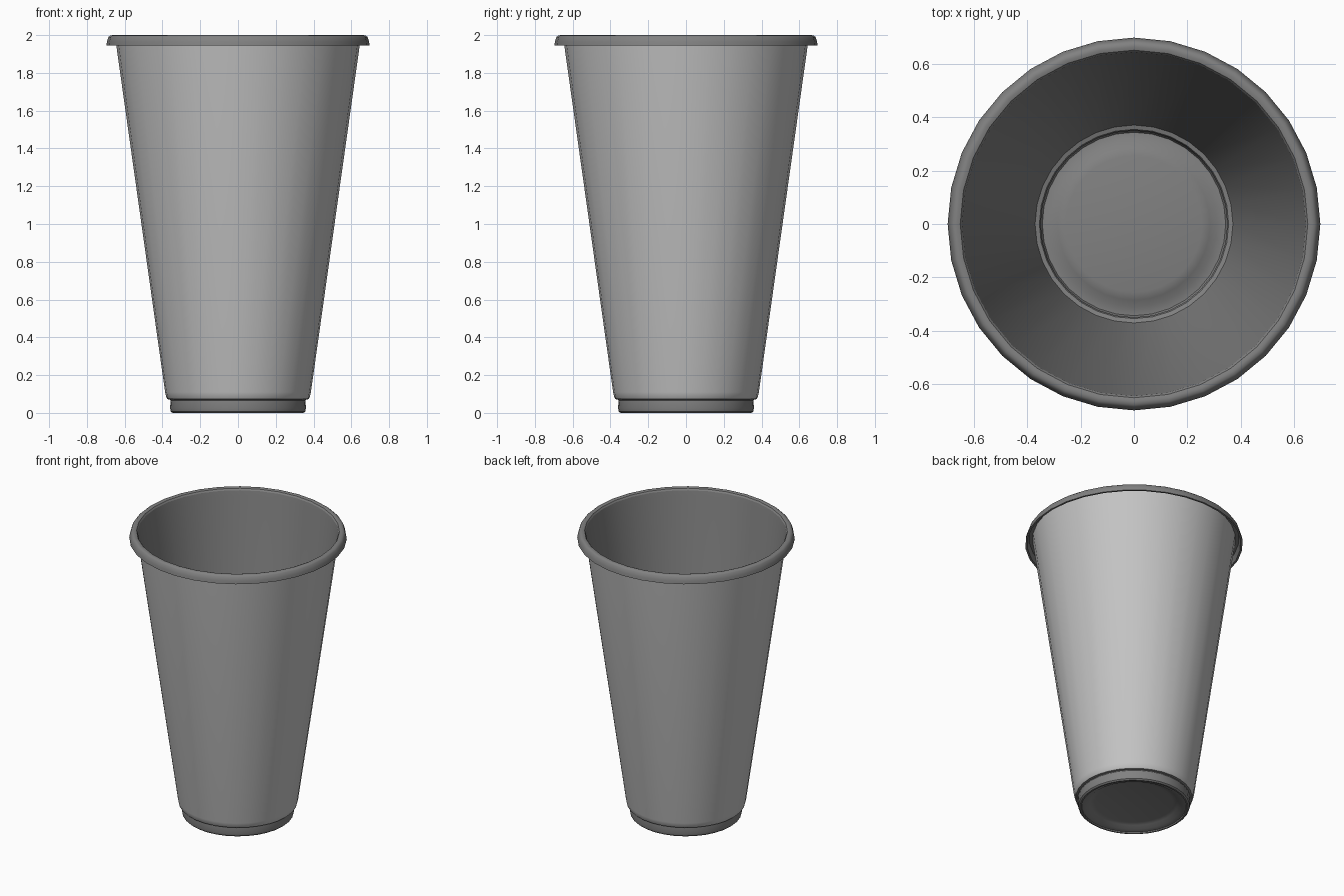
import bpy, bmesh, math

SIDES = 32

cube = bpy.data.objects.get("Cube")
if cube:
    bpy.data.objects.remove(cube, do_unlink=True)


def make_material(name, grey):
    mat = bpy.data.materials.new(name)
    mat.use_nodes = True
    colour = (grey, grey, grey, 1)
    mat.diffuse_color = colour
    mat.node_tree.nodes["Principled BSDF"].inputs["Base Color"].default_value = colour
    return mat


def revolve(name, profile, mat):
    """Turn a (radius, height) profile round z; normals face right of its direction."""
    bm = bmesh.new()
    rings = []
    for r, z in profile:
        if r == 0:
            rings.append([bm.verts.new((0, 0, z))] * SIDES)
            continue
        angles = [2 * math.pi * i / SIDES for i in range(SIDES)]
        rings.append([bm.verts.new((r * math.cos(a), r * math.sin(a), z)) for a in angles])
    for low, high in zip(rings, rings[1:]):
        for i in range(SIDES):
            j = (i + 1) % SIDES
            corners = [low[i], low[j], high[j], high[i]]
            bm.faces.new(list(dict.fromkeys(corners)))
    mesh = bpy.data.meshes.new(name)
    bm.to_mesh(mesh)
    bm.free()
    mesh.materials.append(mat)
    obj = bpy.data.objects.new(name, mesh)
    bpy.context.collection.objects.link(obj)
    bpy.ops.object.select_all(action="DESELECT")
    obj.select_set(True)
    bpy.context.view_layer.objects.active = obj
    bpy.ops.object.shade_smooth_by_angle(angle=math.radians(35))
    return obj


light = make_material("light grey", 0.55)
dark = make_material("dark grey", 0.22)

# Recessed underside and rounded foot
revolve("foot", [(0, 0.035), (0.25, 0.035), (0.28, 0.028), (0.305, 0.012), (0.335, 0.008),
                 (0.337, 0), (0.347, 0), (0.356, 0.008), (0.36, 0.025), (0.357, 0.065),
                 (0.36, 0.07), (0.373, 0.073)], dark)

# Tapered outer wall with a rounded lower edge
revolve("outer_wall", [(0.373, 0.073), (0.379, 0.08), (0.386, 0.11), (0.645, 1.95),
                       (0.65, 1.985)], light)

# Rolled rim, hollow underneath
revolve("rim", [(0.65, 1.985), (0.672, 1.985), (0.684, 1.945), (0.697, 1.945), (0.694, 1.965),
                (0.686, 1.99), (0.676, 1.998), (0.663, 2.0), (0.65, 1.996), (0.643, 1.985)], dark)

# Inner wall, ledge, groove and raised floor
revolve("inner_lining", [(0.643, 1.985), (0.637, 1.95), (0.376, 0.11), (0.37, 0.085),
                         (0.354, 0.08), (0.349, 0.07), (0.349, 0.03), (0.343, 0.018),
                         (0.31, 0.02), (0.285, 0.036), (0.255, 0.043), (0, 0.043)], dark)
